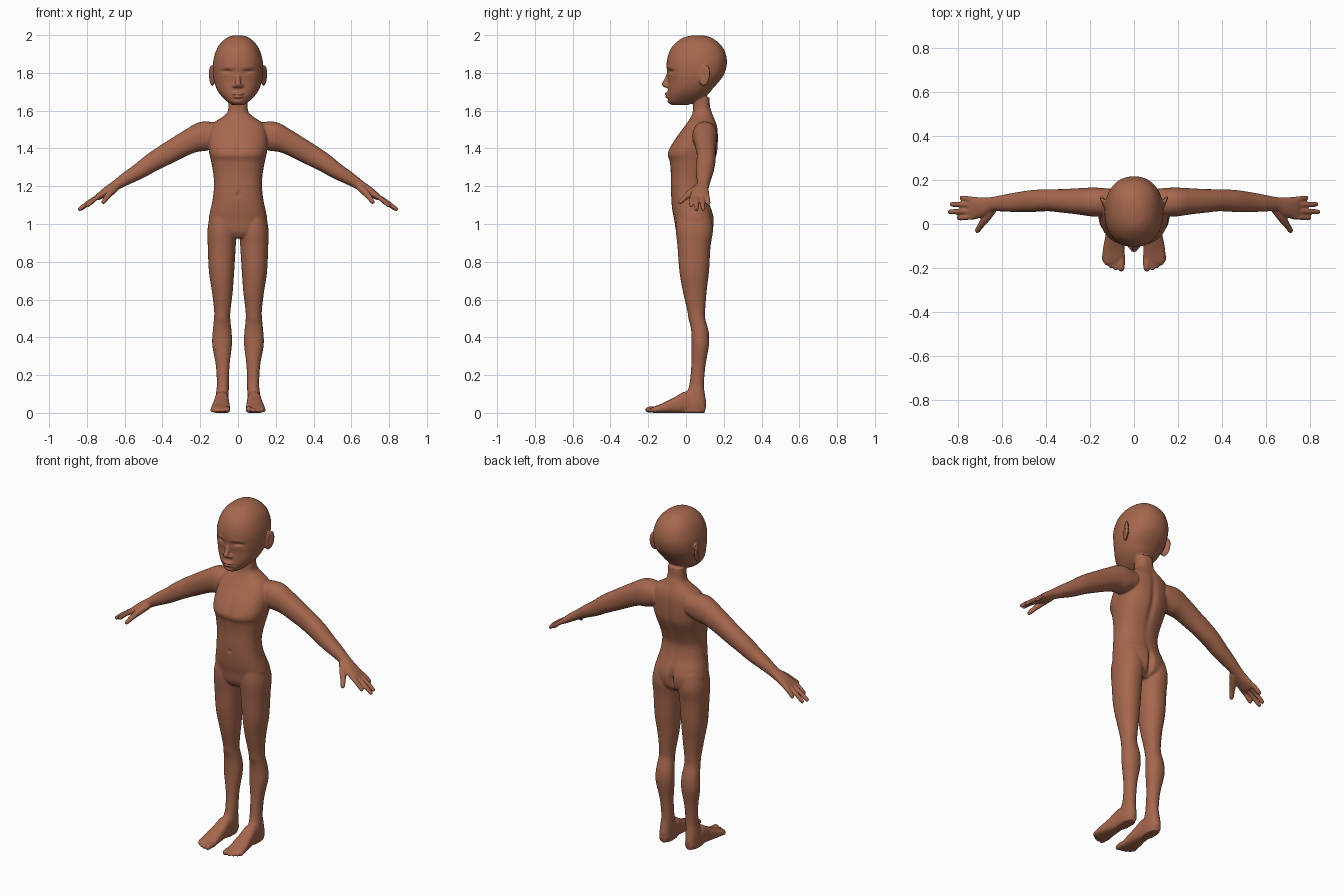
import bpy, bmesh, math
from mathutils import Vector, Matrix

bm = bmesh.new()
Y, Z = Vector((0, 1, 0)), Vector((0, 0, 1))


def catmull(rows, steps):
    """Smoothly resample a list of number tuples."""
    out = []
    for i in range(len(rows) - 1):
        p0, p1, p2 = rows[max(i - 1, 0)], rows[i], rows[i + 1]
        p3 = rows[min(i + 2, len(rows) - 1)]
        for k in range(steps):
            t = k / steps
            out.append([0.5 * (2 * b + (c - a) * t + (2 * a - 5 * b + 4 * c - d) * t * t
                               + (3 * b - a - 3 * c + d) * t ** 3)
                        for a, b, c, d in zip(p0, p1, p2, p3)])
    return out + [list(rows[-1])]


def loft(rows, v0=Y, shear=True, n=2.2, seg=32, steps=5):
    """Closed tube; each row is x, y, z, half width, half depth (along v0)."""
    rows = catmull(rows, steps)
    pts = [Vector(r[:3]) for r in rows]
    rings = []
    for i, r in enumerate(rows):
        t = (pts[min(i + 1, len(pts) - 1)] - pts[max(i - 1, 0)]).normalized()
        u = t.cross(v0).normalized()
        v = v0 if shear else u.cross(t)
        ring = []
        for k in range(seg):
            a = 2 * math.pi * k / seg
            c, s = math.cos(a), math.sin(a)
            ring.append(bm.verts.new(
                pts[i] + u * r[3] * math.copysign(abs(c) ** (2 / n), c)
                + v * r[4] * math.copysign(abs(s) ** (2 / n), s)))
        rings.append(ring)
    for a, b in zip(rings, rings[1:]):
        for k in range(seg):
            j = (k + 1) % seg
            bm.faces.new((a[k], a[j], b[j], b[k]))
    bm.faces.new(rings[0])
    bm.faces.new(rings[-1])


def column(rows, **kw):
    """Vertical loft; rows are z, centre x, half width, front y, back y."""
    loft([(x, (f + b) / 2, z, w, (b - f) / 2) for z, x, w, f, b in rows], **kw)


def ball(c, size, rot=Matrix()):
    m = Matrix.Translation(c) @ rot @ Matrix.Diagonal((*size, 1))
    bmesh.ops.create_uvsphere(bm, u_segments=24, v_segments=16, radius=1, matrix=m)


def digit(a, b, r, bend):
    """Finger or toe: rounded, slightly bent tube."""
    a, b = Vector(a), Vector(b)
    m = (a + b) / 2 + Vector((0, 0, bend))
    e = b + (a - b).normalized() * r * 0.8
    loft([(*a, r, r), (*m, r, r), (*e, r * .9, r * .9), (*b, r * .4, r * .4)],
         v0=Z if abs((b - a).normalized().y) > .9 else Y, shear=False, n=2, seg=16)


# torso with neck
column([(1.67, 0, .050, .040, .125), (1.62, 0, .051, .037, .128), (1.59, 0, .057, .035, .138),
        (1.565, 0, .085, .025, .148), (1.535, 0, .13, .005, .16), (1.50, 0, .15, -.02, .168),
        (1.45, 0, .156, -.058, .17), (1.40, 0, .156, -.088, .168), (1.365, 0, .15, -.099, .163),
        (1.33, 0, .142, -.087, .15), (1.26, 0, .13, -.08, .12), (1.2, 0, .127, -.08, .104),
        (1.13, 0, .134, -.078, .115), (1.07, 0, .147, -.072, .138), (1.02, 0, .155, -.062, .148),
        (.96, 0, .145, -.052, .138), (.925, 0, .07, -.03, .1)], n=2.35, seg=48)

# head
column([(1.999, 0, .02, .04, .085), (1.988, 0, .055, -.012, .132), (1.96, 0, .09, -.053, .172),
        (1.92, 0, .115, -.085, .203), (1.86, 0, .132, -.102, .217), (1.80, 0, .133, -.1, .205),
        (1.76, 0, .128, -.094, .18), (1.72, 0, .115, -.095, .145), (1.69, 0, .098, -.098, .12),
        (1.665, 0, .076, -.098, .09), (1.645, 0, .054, -.093, .05), (1.630, 0, .03, -.076, .01)],
       seg=48)

# nose and lips
loft([(0, -.088, 1.80, .011, .012), (0, -.102, 1.765, .013, .014),
      (0, -.112, 1.74, .017, .017), (0, -.104, 1.722, .014, .012)], n=2)
ball((0, -.1, 1.689), (.032, .014, .008))
ball((0, -.099, 1.674), (.027, .013, .009))

for s in (-1, 1):
    # nostril wing and ear
    ball((s * .017, -.1, 1.731), (.012, .014, .010))
    tilt = Matrix.Rotation(s * math.radians(-22), 4, 'Z') @ Matrix.Rotation(math.radians(-10), 4, 'X')
    ball((s * .139, .098, 1.786), (.011, .031, .057), tilt)

    # arm and palm
    arm = [(.10, 1.475, .06, .10, .06), (.18, 1.465, .078, .10, .066), (.25, 1.44, .066, .103, .060),
           (.32, 1.403, .060, .105, .054), (.386, 1.366, .056, .108, .050),
           (.455, 1.326, .050, .105, .050), (.52, 1.282, .043, .10, .046),
           (.587, 1.243, .035, .095, .039), (.645, 1.206, .027, .09, .033),
           (.69, 1.177, .024, .078, .044), (.735, 1.146, .018, .072, .053), (.75, 1.136, .012, .072, .05)]
    loft([(s * x, y, z, w, d) for x, z, w, y, d in arm], shear=False)

    # fingers and thumb
    for y0, tx, ty, tz in ((.034, .805, .026, 1.092), (.06, .845, .055, 1.074),
                           (.086, .837, .09, 1.076), (.11, .792, .12, 1.102)):
        digit((s * .72, y0, 1.156), (s * tx, ty, tz), .0125, .005)
    loft([(s * .645, .07, 1.195, .02, .024), (s * .675, .025, 1.165, .018, .02),
          (s * .698, -.008, 1.137, .014, .014), (s * .712, -.03, 1.117, .012, .012),
          (s * .717, -.038, 1.11, .006, .006)], shear=False, seg=16)

    # leg
    leg = [(1.05, .075, .07, -.05, .13), (.97, .084, .077, -.054, .143), (.88, .086, .074, -.045, .13),
           (.75, .087, .067, -.035, .122), (.65, .083, .056, -.018, .11), (.55, .083, .044, .005, .102),
           (.5, .084, .043, .018, .102), (.43, .084, .05, .028, .12), (.36, .084, .052, .03, .122),
           (.25, .081, .036, .028, .103), (.15, .08, .032, .018, .095), (.10, .083, .034, 0, .1),
           (.05, .085, .036, -.02, .107), (0, .086, .033, -.03, .1)]
    column([(z, s * x, w, f, b) for z, x, w, f, b in leg])

    # foot and toes
    foot = [(.10, .085, .028, .022, .026), (.06, .085, .04, .036, .041), (0, .086, .056, .037, .057),
            (-.06, .088, .041, .043, .042), (-.12, .092, .026, .05, .027),
            (-.16, .092, .018, .05, .019), (-.178, .09, .015, .043, .014)]
    loft([(s * x, y, z, w, h) for y, x, z, w, h in foot], v0=Z, n=2.6)
    for x, tip, r in ((.057, -.217, .0165), (.083, -.211, .0115), (.104, -.202, .011),
                      (.122, -.19, .0105), (.136, -.174, .010)):
        digit((s * x, -.145, .017), (s * (x + .001), tip, r), r, .002)

# fuse all parts into one smooth skin
bmesh.ops.recalc_face_normals(bm, faces=bm.faces)
mesh = bpy.data.meshes.new("body")
bm.to_mesh(mesh)
bm.free()
body = bpy.data.objects.new("body", mesh)
bpy.context.collection.objects.link(body)
bpy.context.view_layer.objects.active = body
body.select_set(True)
rm = body.modifiers.new("fuse", 'REMESH')
rm.mode, rm.voxel_size = 'VOXEL', .0052
sm = body.modifiers.new("relax", 'SMOOTH')
sm.factor, sm.iterations = .5, 5
for name in ("fuse", "relax"):
    bpy.ops.object.modifier_apply(modifier=name)

# soft sculpting: centre, radii, push (mirrored in x)
dents = [((.057, -.09, 1.803), (.030, .05, .016), (0, .012, 0)),     # eye socket
         ((.057, -.08, 1.795), (.020, .03, .010), (0, -.007, 0)),    # eyeball
         ((.057, -.08, 1.809), (.028, .03, .004), (0, .004, 0)),     # lid crease
         ((.055, -.09, 1.828), (.035, .04, .010), (0, -.004, 0)),    # brow
         ((.0, -.11, 1.681), (.034, .03, .0045), (0, .006, 0)),      # mouth line
         ((.0, -.095, 1.662), (.03, .03, .007), (0, .004, 0)),       # under lip
         ((.0, -.09, 1.643), (.025, .03, .012), (0, -.004, 0)),      # chin
         ((.155, .09, 1.79), (.014, .014, .032), (-.007, 0, 0)),     # ear bowl
         ((.0, .17, 1.32), (.018, .06, .20), (0, -.010, 0)),         # spine
         ((.0, .15, 1.00), (.014, .07, .065), (0, -.024, 0)),        # seat cleft
         ((.0, -.1, 1.40), (.02, .05, .07), (0, .006, 0)),           # breastbone
         ((.0, -.08, 1.155), (.010, .03, .012), (0, .006, 0)),       # navel
         ((.084, .02, .5), (.03, .03, .03), (0, -.005, 0))]          # kneecap
for v in body.data.vertices:
    side = 1 if v.co.x >= 0 else -1
    p = Vector((abs(v.co.x), v.co.y, v.co.z))
    for c, r, d in dents:
        q = sum(((a - b) / k) ** 2 for a, b, k in zip(p, c, r))
        if q < 6:
            v.co += Vector((d[0] * side, d[1], d[2])) * math.exp(-q)
    v.co.z = max(v.co.z, 0)

skin = bpy.data.materials.new("brown skin")
skin.diffuse_color = (.38, .135, .075, 1)
body.data.materials.clear()
body.data.materials.append(skin)
bpy.ops.object.shade_smooth()
